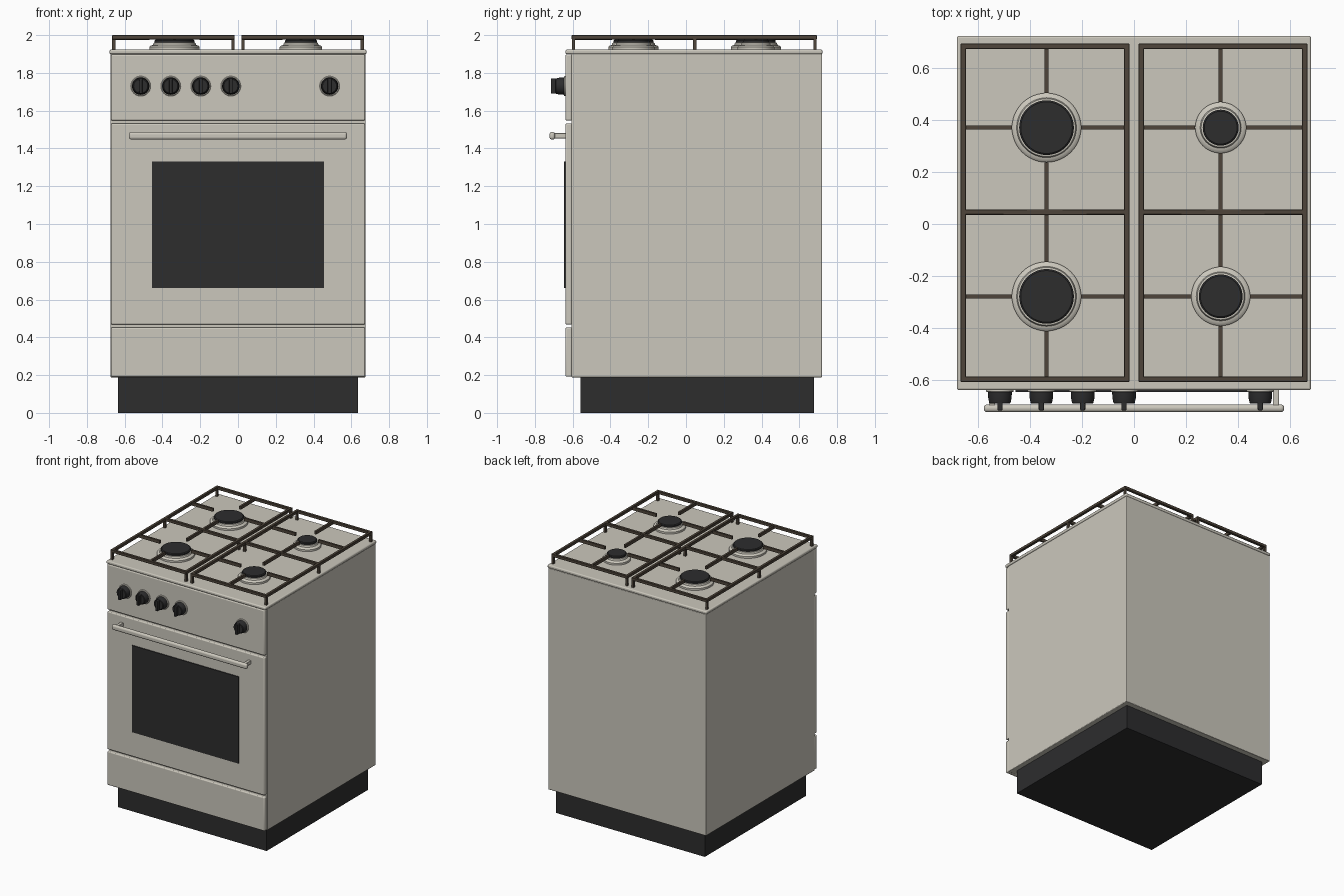
import bpy, math
from mathutils import Vector

cube = bpy.data.objects.get("Cube")
if cube:
    bpy.data.objects.remove(cube, do_unlink=True)


def material(name, rgb, rough=0.5):
    m = bpy.data.materials.new(name)
    m.use_nodes = True
    m.diffuse_color = (*rgb, 1)
    node = m.node_tree.nodes["Principled BSDF"]
    node.inputs["Base Color"].default_value = (*rgb, 1)
    node.inputs["Roughness"].default_value = rough
    return m


steel = material("warm_steel", (0.60, 0.575, 0.505))
black = material("black_enamel", (0.026, 0.026, 0.027))
iron = material("brown_cast_iron", (0.078, 0.060, 0.043))


def finish(ob, name, mat, bevel=0, segments=2):
    ob.name = name
    ob.data.materials.append(mat)
    if bevel:
        mod = ob.modifiers.new("edge_round", 'BEVEL')
        mod.width = bevel
        mod.segments = segments
        bpy.ops.object.shade_smooth_by_angle(angle=math.radians(50))
    return ob


def box(name, mat, lo, hi, bevel=0, segments=2):
    """Box between two opposite corners."""
    lo, hi = Vector(lo), Vector(hi)
    bpy.ops.mesh.primitive_cube_add(size=1, location=(lo + hi) / 2)
    ob = bpy.context.object
    ob.scale = hi - lo
    bpy.ops.object.transform_apply(location=False, rotation=False, scale=True)
    return finish(ob, name, mat, bevel, segments)


def lathe(name, mat, profile, location, rotation=(0, 0, 0), sides=48):
    """Closed solid of revolution from (radius, height) pairs."""
    verts, faces = [], []
    for r, h in profile:
        for i in range(sides):
            a = math.tau * i / sides
            verts.append((r * math.cos(a), r * math.sin(a), h))
    for k in range(len(profile) - 1):
        for i in range(sides):
            j = (i + 1) % sides
            a, b = k * sides, (k + 1) * sides
            faces.append((a + i, a + j, b + j, b + i))
    faces.append(tuple(reversed(range(sides))))
    faces.append(tuple(range(len(verts) - sides, len(verts))))
    mesh = bpy.data.meshes.new(name)
    mesh.from_pydata(verts, [], faces)
    ob = bpy.data.objects.new(name, mesh)
    bpy.context.collection.objects.link(ob)
    bpy.ops.object.select_all(action='DESELECT')
    ob.select_set(True)
    bpy.context.view_layer.objects.active = ob
    ob.location, ob.rotation_euler = location, rotation
    bpy.ops.object.shade_smooth_by_angle(angle=math.radians(35))
    return finish(ob, name, mat)


# Cabinet
FRONT, BACK, TOP = -0.638, 0.7225, 1.923
box("plinth", black, (-0.635, -0.558, 0), (0.635, 0.677, 0.2))
box("body", steel, (-0.675, -0.606, 0.188), (0.675, 0.72, 1.9), 0.004)
box("hob_top", steel, (-0.68, FRONT, 1.899), (0.68, BACK, TOP), 0.008, 3)

# Front panels
for name, z0, z1 in (("drawer_front", 0.192, 0.452),
                     ("oven_door", 0.468, 1.532),
                     ("control_panel", 1.548, 1.897)):
    box(name, steel, (-0.673, FRONT, z0), (0.673, -0.604, z1), 0.007, 3)
box("oven_window", black, (-0.455, -0.645, 0.66), (0.455, -0.636, 1.33))

# Door handle
box("handle_bar", steel, (-0.577, -0.7225, 1.447), (0.577, -0.693, 1.487), 0.013, 4)
for side, x in (("right", -0.545), ("left", 0.545)):
    box(side + "_handle_post", steel, (x - 0.012, -0.7, 1.453),
        (x + 0.012, -0.63, 1.481), 0.003)

# Control knobs, each with a collar and a vertical grip
for n, x in enumerate((-0.515, -0.356, -0.197, -0.038, 0.485), 1):
    turn = (math.pi / 2, 0, 0)
    spot = (x, FRONT, 1.73)
    lathe(f"knob_collar_{n}", steel, [(0.053, -0.002), (0.053, 0.005), (0.05, 0.008)],
          spot, turn)
    lathe(f"knob_{n}", black, [(0.046, 0.004), (0.045, 0.03), (0.041, 0.049), (0.037, 0.052)],
          spot, turn)
    box(f"knob_grip_{n}", black, (x - 0.01, -0.716, 1.69), (x + 0.01, -0.68, 1.77), 0.004)

# Burners: centre, outer radius, cap radius
burners = {
    "back_right": (-0.336, 0.37, 0.133, 0.105),
    "front_right": (-0.336, -0.278, 0.133, 0.105),
    "back_left": (0.333, 0.37, 0.098, 0.069),
    "front_left": (0.333, -0.278, 0.113, 0.084),
}
for name, (x, y, r, cap) in burners.items():
    lathe(name + "_burner_base", steel,
          [(r, -0.002), (r, 0.014), (r - 0.008, 0.022), (cap + 0.01, 0.024),
           (cap + 0.006, 0.036), (cap, 0.038)], (x, y, TOP))
    lathe(name + "_burner_cap", black,
          [(cap, 0.036), (cap, 0.048), (cap - 0.006, 0.053)], (x, y, TOP))

# Pan grates
Z0, Z1 = 1.978, 2.0
Y0, Y1, YM = -0.606, 0.693, 0.046
W, T = 0.021, 0.0075
for side, x0, x1 in (("right", -0.666, -0.018), ("left", 0.018, 0.666)):
    tag = side + "_grate_"
    # outer frame and middle rail
    for n, x in enumerate((x0, x1 - W)):
        box(f"{tag}side_rail_{n}", iron, (x, Y0, Z0), (x + W, Y1, Z1), 0.002, 1)
    for n, y in enumerate((Y0, YM - W / 2, Y1 - W)):
        box(f"{tag}cross_rail_{n}", iron, (x0 + W / 2, y, Z0), (x1 - W / 2, y + W, Z1), 0.002, 1)
        for m, x in enumerate((x0, x1 - 0.017)):
            box(f"{tag}leg_{n}_{m}", iron, (x, y + 0.002, TOP - 0.002),
                (x + 0.017, y + W - 0.002, Z0 + 0.01))
    # fingers reaching in to each burner
    for row in ("back", "front"):
        x, y, r, cap = burners[f"{row}_{side}"]
        ylo, yhi = (YM, Y1 - 0.01) if row == "back" else (Y0 + 0.01, YM)
        lo, hi = Z0 - 0.004, Z1 - 0.002
        spans = (((x0 + 0.01, y - T), (x - r, y + T)), ((x + r, y - T), (x1 - 0.01, y + T)),
                 ((x - T, ylo), (x + T, y - r)), ((x - T, y + r), (x + T, yhi)))
        for n, (a, b) in enumerate(spans):
            box(f"{tag}{row}_finger_{n}", iron, (*a, lo), (*b, hi))
